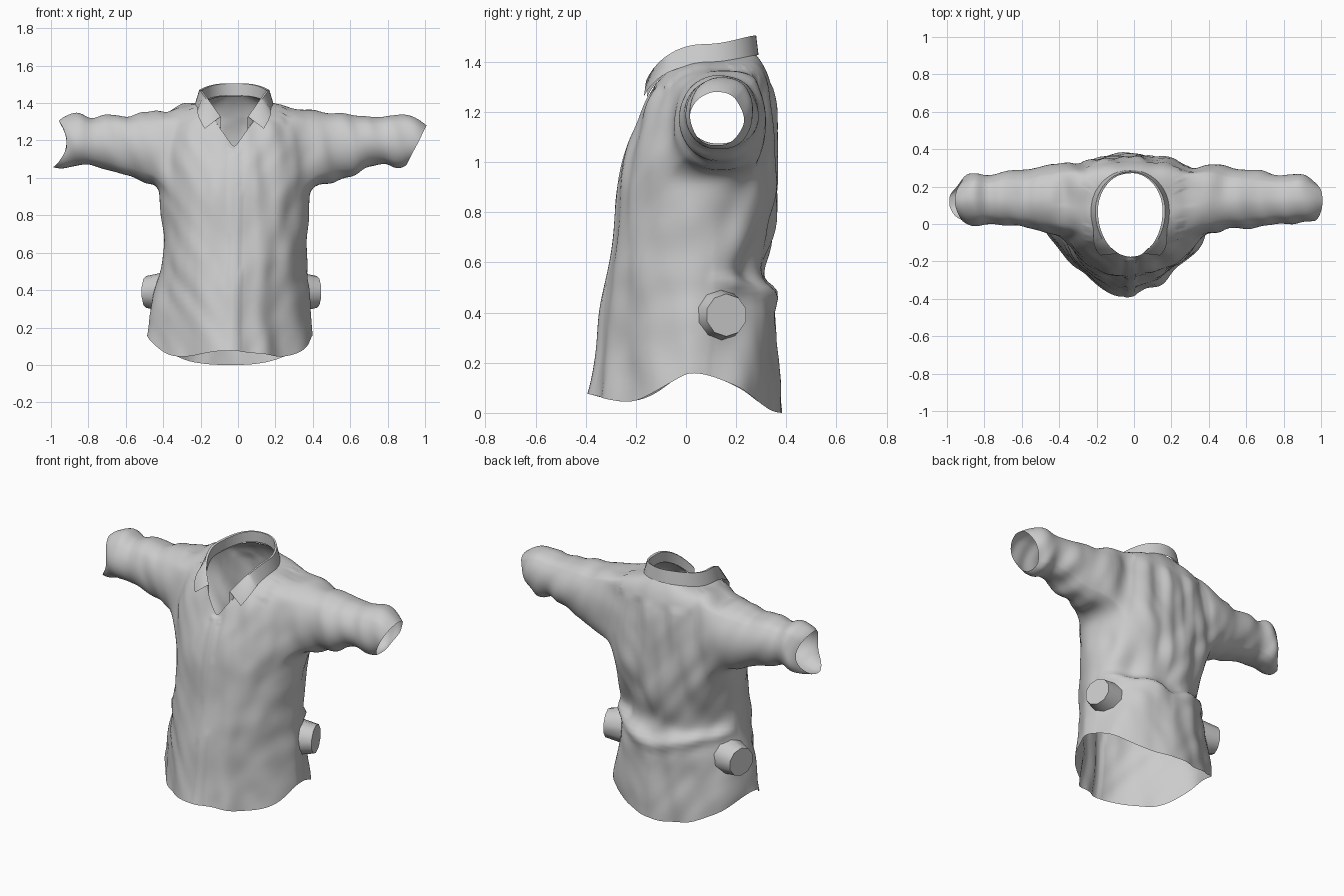
import bpy, bmesh, math
from math import sin, cos, pi, exp
from mathutils import Vector, Matrix, noise

if "Cube" in bpy.data.objects:
    bpy.data.objects.remove(bpy.data.objects["Cube"])

N = 48  # columns around the body

# Body rings: z side, z front, z back, half width, x centre, y front, y centre, y back, power
RINGS = [
    (0.16, 0.075, 0.00, .440, -.040, -.392, .02, .375, 7),
    (0.22, 0.15, 0.14, .437, -.040, -.372, .02, .380, 4),
    (0.30, 0.28, 0.29, .430, -.038, -.355, .02, .352, 2),
    (0.40, 0.40, 0.40, .415, -.035, -.350, .03, .362, 2),
    (0.50, 0.50, 0.50, .395, -.027, -.325, .03, .330, 2),
    (0.57, 0.58, 0.57, .385, -.022, -.305, .03, .295, 2),
    (0.70, 0.69, 0.70, .378, -.020, -.285, .04, .345, 2),
    (0.84, 0.82, 0.84, .392, -.018, -.278, .05, .370, 2),
    (0.94, 0.92, 0.94, .400, -.015, -.268, .07, .368, 2),
    (1.05, 1.00, 1.05, .412, -.010, -.250, .10, .362, 1.5),
    (1.15, 1.05, 1.15, .412, -.010, -.235, .11, .358, 1.5),
    (1.25, 1.09, 1.25, .402, -.010, -.220, .12, .350, 1.5),
    (1.36, 1.12, 1.34, .372, -.010, -.205, .12, .332, 1.5),
    (1.39, 1.14, 1.40, .275, -.015, -.192, .085, .305, 1.2),
    (1.405, 1.16, 1.44, .175, -.020, -.176, .070, .275, 1),
]
# Sleeve rings: x, y centre, z centre, y radius, z radius
SLEEVE = [
    (.45, .14, 1.162, .205, .196),
    (.53, .135, 1.160, .172, .182),
    (.62, .135, 1.172, .155, .165),
    (.66, .135, 1.182, .155, .152),
    (.72, .135, 1.195, .148, .140),
    (.79, .135, 1.200, .130, .118),
    (.85, .14, 1.205, .148, .150),
    (.91, .14, 1.185, .142, .138),
    (.955, .125, 1.172, .115, .112),
]


def ring_point(r, a):
    zs, zf, zb, hw, cx, yf, yc, yb, p = r
    c, s = cos(a), abs(sin(a))
    front = c > 0
    low = min(1, max(0, (.6 - zs) / .2))    # pointed front towards the hem
    high = min(1, max(0, (zs - .55) / .4))  # broad squared upper back
    if front:
        y = yc + (yf - yc) * (c * (1 - low) + low * (.75 * c ** 1.25 + .25 * (1 - s)))
    else:
        y = yc + (yb - yc) * abs(c) ** (1 - .45 * high * (zs < 1.4))
    w = 1 - s ** (p if front else 3)
    z = zs + ((zf if front else zb) - zs) * w
    if front and zs < .2:
        z -= .035 * sin(2 * a) ** 2          # curved shirt tails
    return Vector((cx + hw * sin(a), y, z))


def make_object(name, bm, angle=50):
    bmesh.ops.recalc_face_normals(bm, faces=bm.faces[:])
    me = bpy.data.meshes.new(name)
    bm.to_mesh(me)
    bm.free()
    ob = bpy.data.objects.new(name, me)
    bpy.context.collection.objects.link(ob)
    bpy.ops.object.select_all(action='DESELECT')
    bpy.context.view_layer.objects.active = ob
    ob.select_set(True)
    bpy.ops.object.shade_smooth_by_angle(angle=math.radians(angle))
    return ob


# Shirt body with armholes left open
bm = bmesh.new()
g = [[bm.verts.new(ring_point(r, 2 * pi * i / N)) for i in range(N)] for r in RINGS]
C0, C1, R0, R1 = 8, 17, 8, 12
for j in range(len(RINGS) - 1):
    for i in range(N):
        if R0 <= j < R1 and C0 <= min(i, N - 1 - i) < C1:
            continue
        k = (i + 1) % N
        bm.faces.new((g[j][i], g[j][k], g[j + 1][k], g[j + 1][i]))

# Sleeves grown from the armhole edges
path = [(R0, c) for c in range(C0, C1)] + [(r, C1) for r in range(R0, R1)] \
    + [(R1, c) for c in range(C1, C0, -1)] + [(r, C0) for r in range(R1, R0, -1)]
for s in (1, -1):
    prev = [g[r][c if s > 0 else N - c] for r, c in path]
    angs = [math.atan2((v.co.z - 1.16) / .2, (v.co.y - .12) / .19) for v in prev]
    for x, yc, zc, ry, rz in SLEEVE:
        t = max(0, (x - .8) / .155)
        cur = []
        for a in angs:
            # right cuff leans outwards at the top, left cuff is notched
            tilt = .055 * sin(a) if s > 0 else -.03 * cos(2 * a) - .02 * sin(a) - .012
            fl = 1 if s > 0 else 1 + .14 * t * (.5 - .5 * cos(2 * a))
            cur.append(bm.verts.new((s * (x + t * tilt), yc + ry * cos(a), zc + rz * fl * sin(a))))
        for i in range(len(cur)):
            k = (i + 1) % len(cur)
            bm.faces.new((prev[i], prev[k], cur[k], cur[i]))
        prev = cur
shirt = make_object("shirt", bm, 60)
sub = shirt.modifiers.new("smooth", 'SUBSURF')
sub.levels = 2
bpy.ops.object.modifier_apply(modifier=sub.name)

# Cloth folds, button placket ridge and the overhang at the back of the waist
me = shirt.data
sign = 1 if sum(v.normal.y for v in me.vertices if v.co.y < -.2) < 0 else -1
moves = []
for v in me.vertices:
    x, y, z = v.co
    arm = min(1, max(0, (abs(x) - .36) / .12)) if z > .9 else 0
    lean = 1.5 * z * math.tanh(x * 3)
    body = noise.noise((x * 7 + lean, y * 5, z * 2.6)) * (.026 if y > .1 else .02)
    body += .009 * noise.noise((x * 6 + z * 4, y * 6, z * 7 - abs(x) * 8))
    sleeve = .022 * noise.noise((x * 10 + z * 3, y * 3, z * 3 + 7))
    d = body * (1 - arm) + sleeve * arm
    if y < 0:
        d *= min(1, abs(x + .02) / .12)
        if z < 1.16 and -.045 < x < .012:
            d += .006
    if z > 1.3 and abs(x) < .25:
        d *= .3
    fade = min(1, max(0, (y - .08) / .1))
    if z < .8:
        d += fade * .026 * exp(-((z - .44 - .25 * abs(x)) / .035) ** 2)
    moves.append(v.co + v.normal * d * sign)
for v, p in zip(me.vertices, moves):
    v.co = (p.x, p.y, max(0, p.z))

# Collar: stand, fold and turned-down flap with points
rows = [[], [], [], []]
up = Vector((0, 0, 1))
for i in range(49):
    a = math.radians(24 + 312 * i / 48)
    p = ring_point(RINGS[-1], a)
    n = Vector((sin(a), -cos(a) * .4, 0))
    tip = max(0, (cos(a) - .4) / .5)
    back = max(0, -cos(a))
    sx = 1 if sin(a) > 0 else -1
    rows[0].append(p)
    rows[1].append(p + up * .064 - n * .002)
    rows[2].append(p + up * .066 + n * .012)
    rows[3].append(p + n * .036 + up * (.015 * tip - .012)
                   + Vector((sx * .07 * tip, 0, 0)))
bm = bmesh.new()
cg = [[bm.verts.new(p) for p in row] for row in rows]
for r0, r1 in zip(cg, cg[1:]):
    for i in range(48):
        bm.faces.new((r0[i], r0[i + 1], r1[i + 1], r1[i]))
make_object("collar", bm, 60)

# Stubby gathered tubes at the waist sides
for s, side in ((1, "right"), (-1, "left")):
    bm = bmesh.new()
    bmesh.ops.create_cone(bm, cap_ends=True, segments=10, radius1=.115, radius2=.085, depth=.15)
    base = min(bm.faces, key=lambda f: f.calc_center_median().z)
    bmesh.ops.delete(bm, geom=[base], context='FACES_ONLY')
    rot = Vector((s, .3, 0)).to_track_quat('Z', 'Y').to_matrix().to_4x4()
    bm.transform(Matrix.Translation((-.035 + s * .385, .14, .39)) @ rot)
    make_object("waist_tube_" + side, bm, 40)
